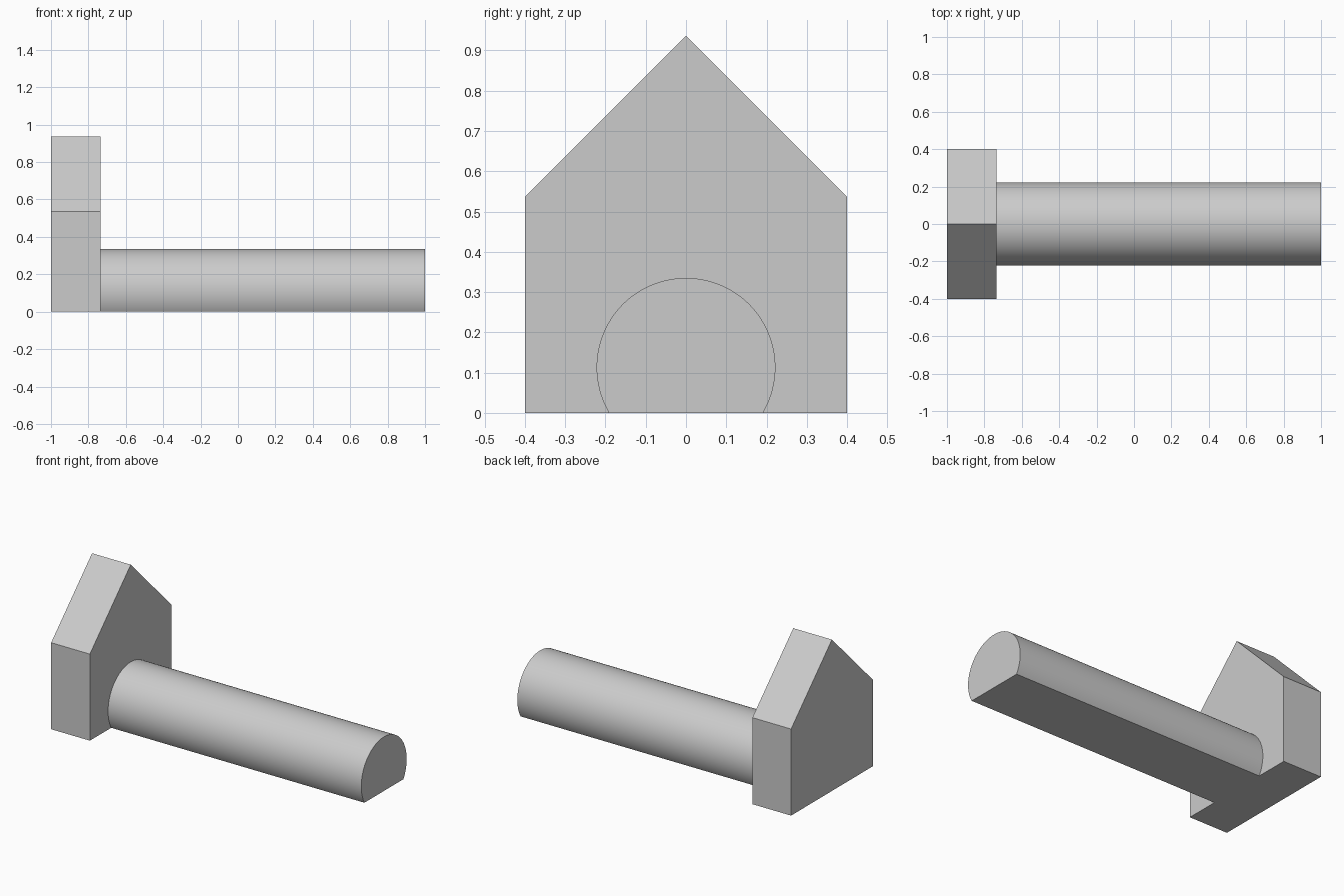
import bpy
import bmesh
import math

cube = bpy.data.objects.get("Cube")
if cube:
    bpy.data.objects.remove(cube, do_unlink=True)

# Single plain grey
grey = bpy.data.materials.new("plain grey")
grey.use_nodes = True
colour = (0.6, 0.6, 0.6, 1.0)
grey.diffuse_color = colour
grey.node_tree.nodes["Principled BSDF"].inputs["Base Color"].default_value = colour


def extrude_profile(name, profile, x_start, x_end):
    """Extrude a closed (y, z) outline along x into a solid."""
    bm = bmesh.new()
    face = bm.faces.new([bm.verts.new((x_start, y, z)) for y, z in profile])
    result = bmesh.ops.extrude_face_region(bm, geom=[face], use_keep_orig=True)
    moved = [g for g in result["geom"] if isinstance(g, bmesh.types.BMVert)]
    bmesh.ops.translate(bm, verts=moved, vec=(x_end - x_start, 0, 0))
    bmesh.ops.recalc_face_normals(bm, faces=bm.faces)
    mesh = bpy.data.meshes.new(name)
    bm.to_mesh(mesh)
    bm.free()
    mesh.materials.append(grey)
    obj = bpy.data.objects.new(name, mesh)
    bpy.context.collection.objects.link(obj)
    return obj


joint_x = -0.735

# Pointed head plate
extrude_profile(
    "head",
    [(-0.4, 0), (0.4, 0), (0.4, 0.536), (0, 0.937), (-0.4, 0.536)],
    -1, joint_x)

# Round shaft with a flat underside
radius, centre_z, steps = 0.222, 0.113, 72
start = -math.asin(centre_z / radius)
sweep = math.pi - 2 * start
arc = [start + sweep * i / steps for i in range(steps + 1)]
shaft = extrude_profile(
    "shaft",
    [(radius * math.cos(a), centre_z + radius * math.sin(a)) for a in arc],
    joint_x, 1)

# Smooth the curved side, keep the flat and end edges sharp
bpy.ops.object.select_all(action="DESELECT")
shaft.select_set(True)
bpy.context.view_layer.objects.active = shaft
bpy.ops.object.shade_smooth_by_angle(angle=math.radians(30))
